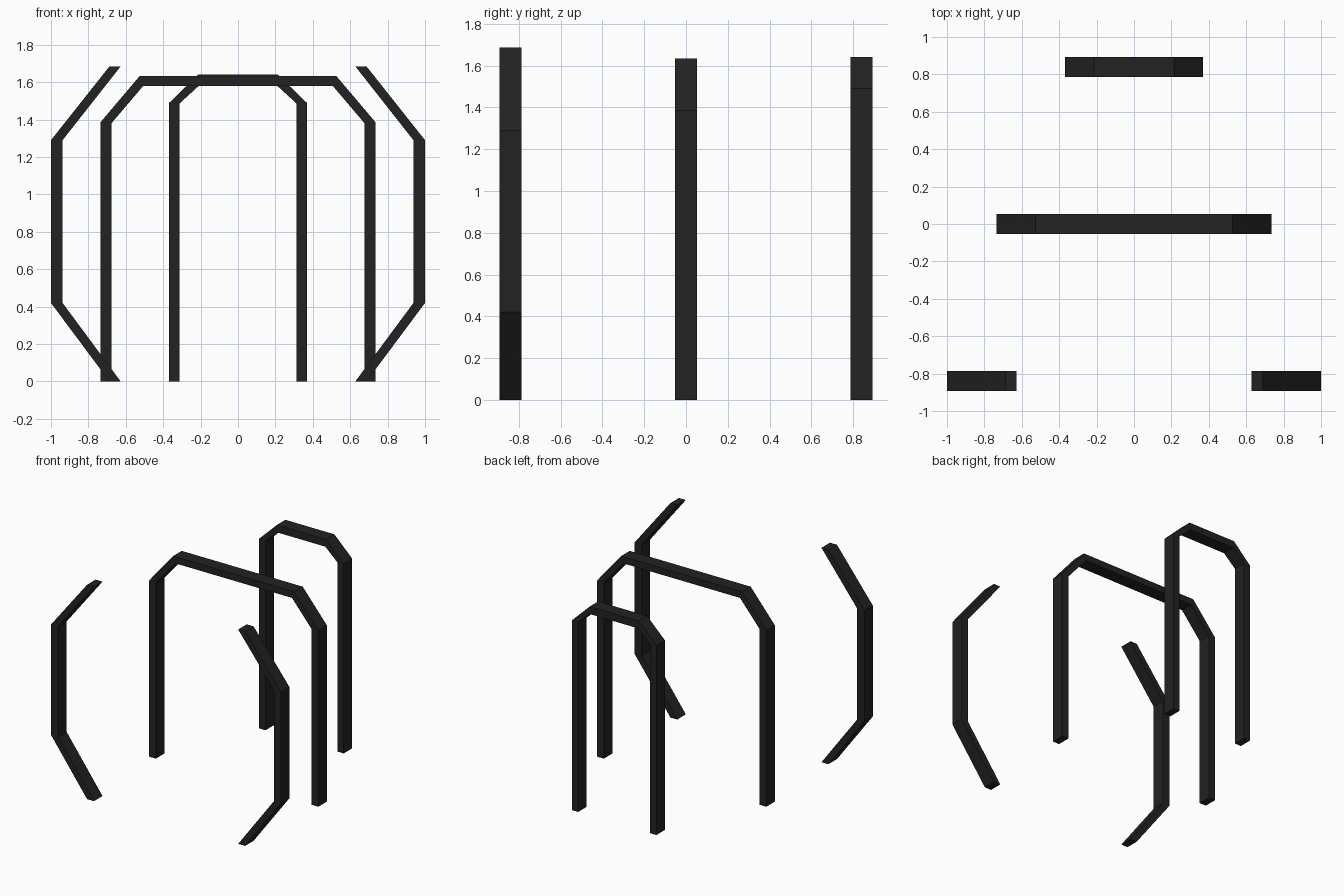
import bpy, bmesh

if "Cube" in bpy.data.objects:
    bpy.data.objects.remove(bpy.data.objects["Cube"])

black = bpy.data.materials.new("matte black")
black.diffuse_color = (0.016, 0.016, 0.016, 1)
black.use_nodes = True
black.node_tree.nodes["Principled BSDF"].inputs["Base Color"].default_value = black.diffuse_color

DEPTH = 0.106


def bar(name, outer, inner, y):
    """Extrude the band between two matching paths (x, z) along y."""
    bm = bmesh.new()
    rings = []
    for (xo, zo), (xi, zi) in zip(outer, inner):
        rings.append([bm.verts.new((x, y + s * DEPTH / 2, z))
                      for x, z, s in ((xo, zo, -1), (xi, zi, -1), (xi, zi, 1), (xo, zo, 1))])
    for a, b in zip(rings, rings[1:]):
        for i in range(4):
            j = (i + 1) % 4
            bm.faces.new((a[i], a[j], b[j], b[i]))
    bm.faces.new(rings[0])
    bm.faces.new(rings[-1])
    bmesh.ops.recalc_face_normals(bm, faces=bm.faces)
    mesh = bpy.data.meshes.new(name)
    bm.to_mesh(mesh)
    bm.free()
    mesh.materials.append(black)
    obj = bpy.data.objects.new(name, mesh)
    bpy.context.collection.objects.link(obj)


def arch(name, outer, inner, y):
    """Mirror half of an arch across x = 0 into one closed bar."""
    def full(path):
        return path + [(-x, z) for x, z in reversed(path)]
    bar(name, full(outer), full(inner), y)


# Two bent side brackets at the front
for side, label in ((-1, "left"), (1, "right")):
    outer = [(0.687, 0), (1.0, 0.42), (1.0, 1.29), (0.687, 1.685)]
    inner = [(0.627, 0), (0.938, 0.42), (0.938, 1.29), (0.627, 1.685)]
    bar(label + "_front_bracket", [(side * x, z) for x, z in outer],
        [(side * x, z) for x, z in inner], -0.84)

# Wide arch in the middle
arch("middle_arch", [(-0.736, 0), (-0.736, 1.385), (-0.526, 1.633)],
     [(-0.677, 0), (-0.677, 1.38), (-0.507, 1.58)], 0.0)

# Narrow arch at the back
arch("back_arch", [(-0.368, 0), (-0.368, 1.49), (-0.213, 1.64)],
     [(-0.312, 0), (-0.312, 1.487), (-0.208, 1.582)], 0.84)
